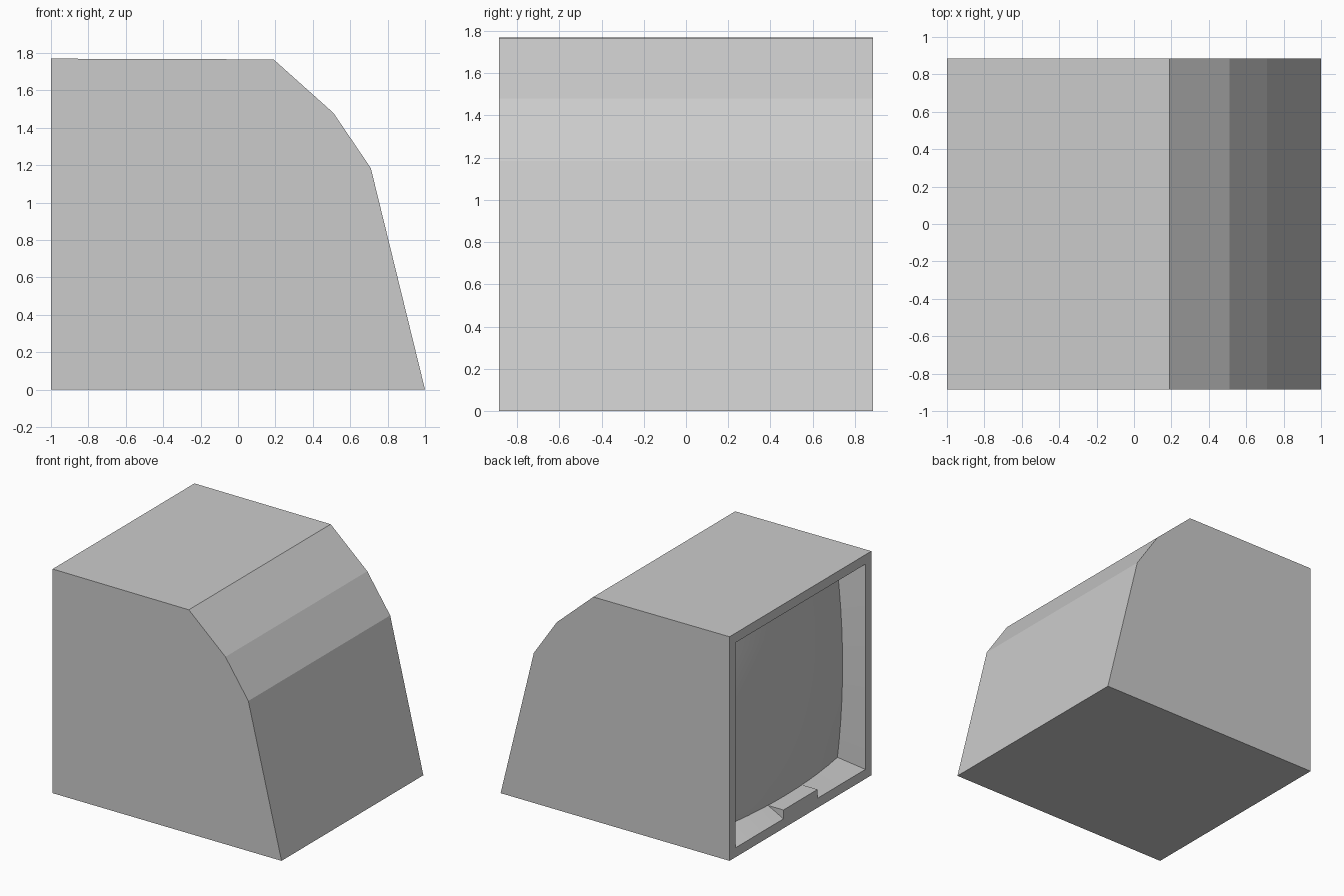
import bpy

if "Cube" in bpy.data.objects:
    bpy.data.objects.remove(bpy.data.objects["Cube"])

HALF = 0.885          # half width and half height of the cabinet
LIP, GLASS = 0.81, 0.74   # half sizes of the opening and of the screen
N = 10                # segments along each screen side


def make(name, verts, faces):
    mesh = bpy.data.meshes.new(name)
    mesh.from_pydata(verts, [], faces)
    mesh.update()
    obj = bpy.data.objects.new(name, mesh)
    bpy.context.collection.objects.link(obj)
    return obj


def screen_point(u, v):
    # bulging glass, deepest at its corners
    depth = 0.195 - 0.065 * (1 - u * u) - 0.045 * (1 - v * v)
    return (-1 + depth, GLASS * u, HALF + GLASS * v)


def flat_point(size, u, v):
    return (-1, size * u, HALF + size * v)


# cabinet: side profile extruded across y, open toward the screen
profile = [(-1, 0), (1, 0), (0.71, 1.185), (0.51, 1.48), (0.19, 1.766), (-1, 1.77)]
n = len(profile)
verts = [(x, y, z) for y in (-HALF, HALF) for x, z in profile]
faces = [list(range(n)), list(range(2 * n - 1, n - 1, -1))]
faces += [(i, i + n, i + n + 1, i + 1) for i in range(n - 1)]
make("cabinet", verts, faces)

# bezel: flat frame, then tapered walls down to the curved glass edge
steps = [-1 + 2 * i / N for i in range(N)]
ring = ([(-t, -1) for t in steps] + [(-1, t) for t in steps]
        + [(t, 1) for t in steps] + [(1, -t) for t in steps])
m = len(ring)
verts = ([flat_point(HALF, u, v) for u, v in ring]
         + [flat_point(LIP, u, v) for u, v in ring]
         + [screen_point(u, v) for u, v in ring])
faces = [(k * m + i, k * m + (i + 1) % m, (k + 1) * m + (i + 1) % m, (k + 1) * m + i)
         for k in range(2) for i in range(m)]
make("bezel", verts, faces)

# screen: convex glass grid
grid = [-1 + 2 * i / N for i in range(N + 1)]
verts = [screen_point(u, v) for v in grid for u in grid]
w = N + 1
faces = [(j * w + i + 1, j * w + i, (j + 1) * w + i, (j + 1) * w + i + 1)
         for j in range(N) for i in range(N)]
screen = make("screen", verts, faces)
screen.data.shade_smooth()

# control block: raised ledge in the middle of the lower bezel
bpy.ops.mesh.primitive_cube_add(size=1, location=(-0.9325, 0, 0.11))
block = bpy.context.object
block.name = "control_block"
block.scale = (0.135, 0.425, 0.07)
